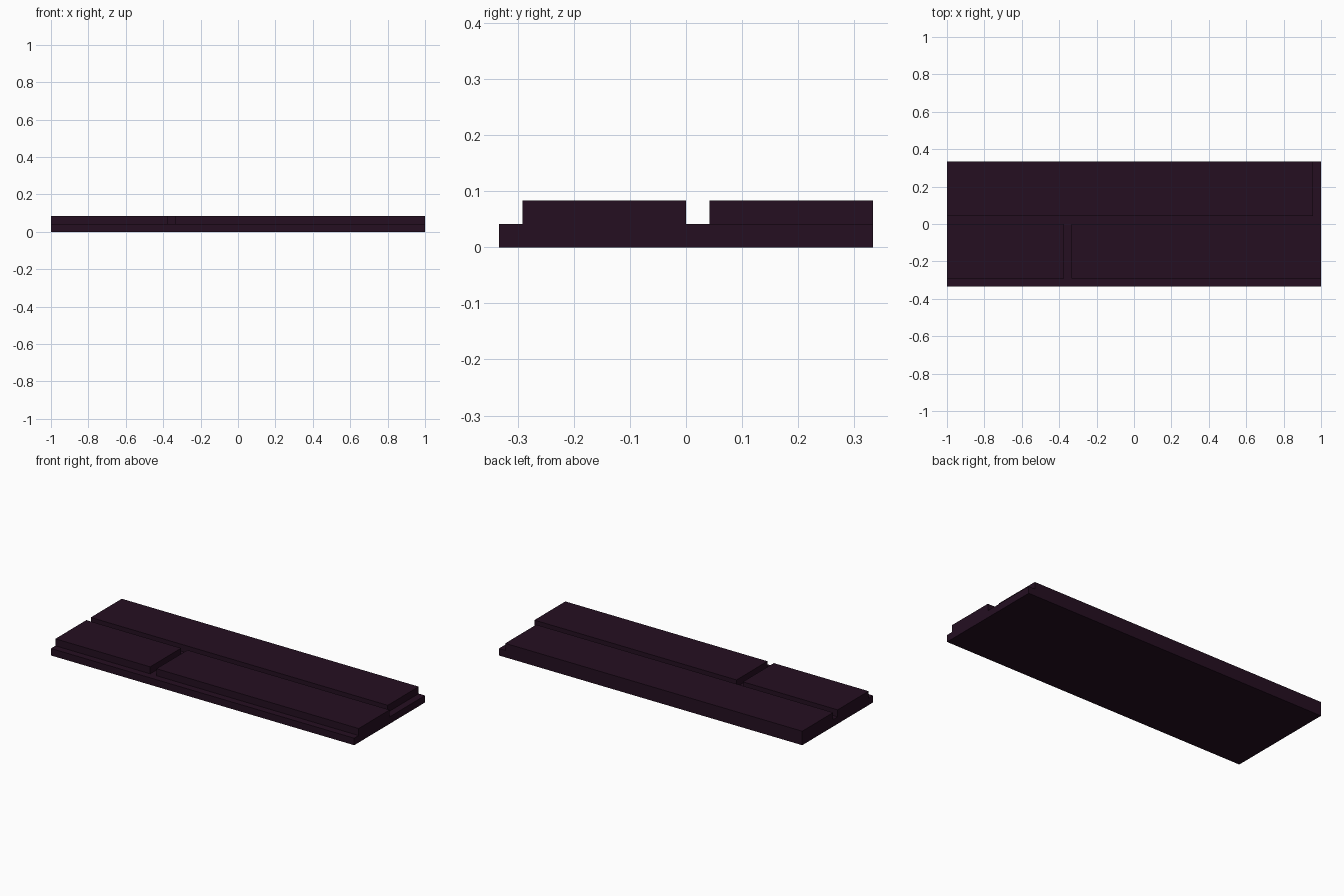
import bpy
import bmesh

if "Cube" in bpy.data.objects:
    bpy.data.objects.remove(bpy.data.objects["Cube"])

U = 1 / 24  # grid unit: the slab is 48 x 16 x 1 units

wood = bpy.data.materials.new("dark plum wood")
wood.diffuse_color = (0.018, 0.0046, 0.0152, 1)
wood.use_nodes = True
wood.node_tree.nodes["Principled BSDF"].inputs["Base Color"].default_value = wood.diffuse_color


def box(name, x0, x1, y0, y1, z0, z1):
    """Box from its limits in grid units."""
    bm = bmesh.new()
    bmesh.ops.create_cube(bm, size=1)
    for v in bm.verts:
        v.co.x = (x1 if v.co.x > 0 else x0) * U
        v.co.y = (y1 if v.co.y > 0 else y0) * U
        v.co.z = (z1 if v.co.z > 0 else z0) * U
    mesh = bpy.data.meshes.new(name)
    bm.to_mesh(mesh)
    bm.free()
    mesh.materials.append(wood)
    obj = bpy.data.objects.new(name, mesh)
    bpy.context.collection.objects.link(obj)
    return obj


# Backing slab
box("base_slab", -24, 24, -8, 8, 0, 1)

# Raised planks, separated by one-unit grooves
box("back_plank", -24, 23, 1, 8, 1, 2)
box("front_short_plank", -24, -9, -7, 0, 1, 2)
box("front_long_plank", -8, 24, -7, 0, 1, 2)
